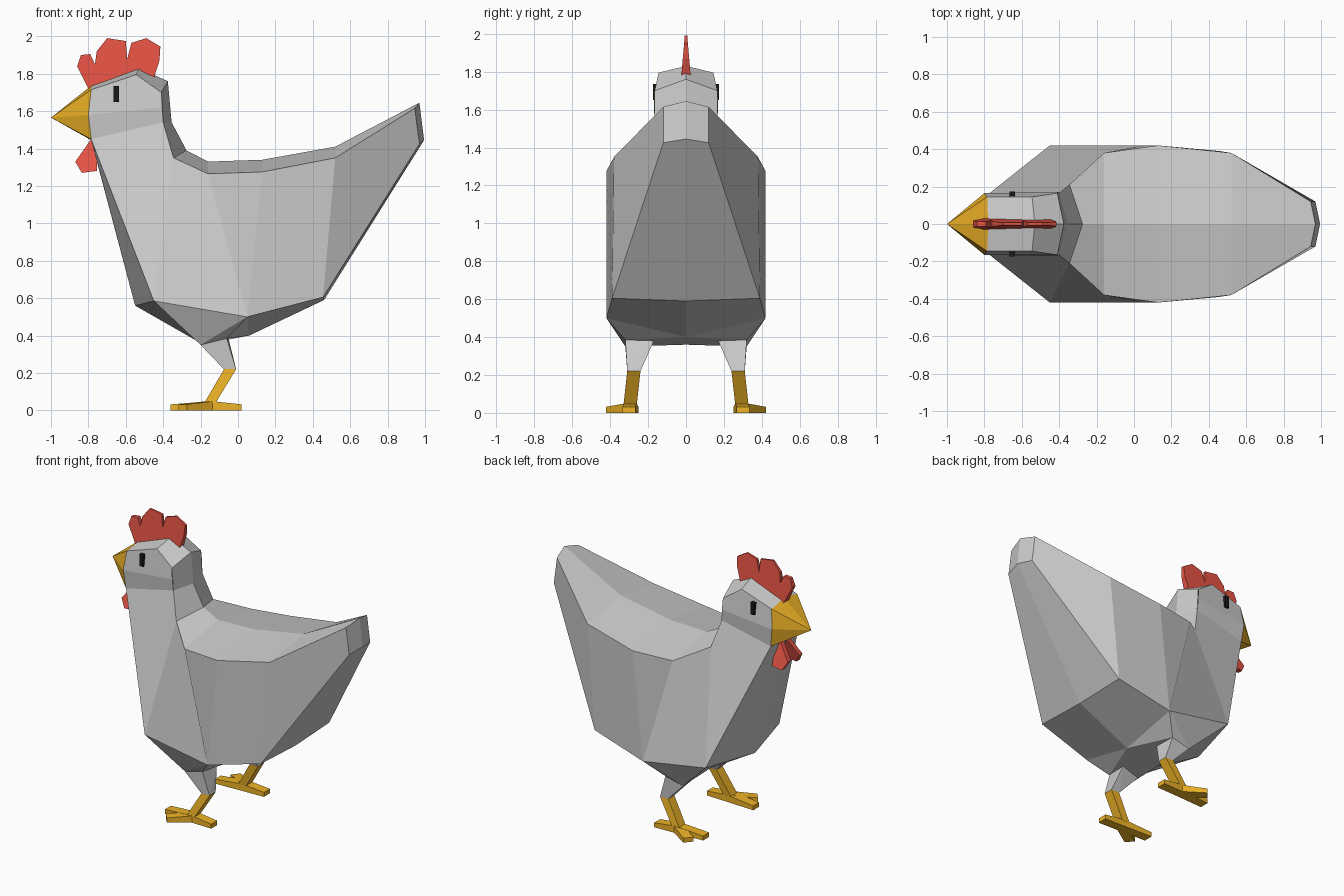
import bpy, bmesh

if "Cube" in bpy.data.objects:
    bpy.data.objects.remove(bpy.data.objects["Cube"])


def finish(name, bm, color=None):
    bmesh.ops.remove_doubles(bm, verts=bm.verts, dist=0.0005)
    bmesh.ops.recalc_face_normals(bm, faces=bm.faces)
    me = bpy.data.meshes.new(name)
    bm.to_mesh(me)
    bm.free()
    ob = bpy.data.objects.new(name, me)
    bpy.context.collection.objects.link(ob)
    if color:
        mat = bpy.data.materials.get(color[0]) or bpy.data.materials.new(color[0])
        mat.diffuse_color = color[1]
        mat.use_nodes = True
        mat.node_tree.nodes["Principled BSDF"].inputs["Base Color"].default_value = mat.diffuse_color
        me.materials.append(mat)
    return ob


def shell(name, polys, color=None):
    """Half-model polygons, mirrored across y = 0 and welded."""
    bm = bmesh.new()
    for s in (1, -1):
        for p in polys:
            bm.faces.new([bm.verts.new((x, s * y, z)) for x, y, z in p])
    return finish(name, bm, color)


def hulls(name, groups, color=None, sides=(1, -1)):
    """One convex solid per point group, on each side."""
    bm = bmesh.new()
    for s in sides:
        for g in groups:
            vs = [bm.verts.new((x, s * y, z)) for x, y, z in g]
            bmesh.ops.convex_hull(bm, input=vs)
    return finish(name, bm, color)


def plate(name, profile, mid, half, color, sides=(1,)):
    """Flat xz profile; centre offset and half thickness depend on z."""
    bm = bmesh.new()
    for s in sides:
        a = [bm.verts.new((x, s * mid(z) - half(z), z)) for x, z in profile]
        b = [bm.verts.new((x, s * mid(z) + half(z), z)) for x, z in profile]
        bm.faces.new(a)
        bm.faces.new(b[::-1])
        for i in range(len(a)):
            j = (i + 1) % len(a)
            bm.faces.new((a[j], a[i], b[i], b[j]))
    return finish(name, bm, color)


ORANGE = ("orange", (0.85, 0.45, 0.02, 1))
RED = ("red", (0.80, 0.09, 0.06, 1))
BLACK = ("black", (0.01, 0.01, 0.01, 1))

# Body: ridge line, upper side line, lower side line, belly
T = [(-.78, 0, 1.74), (-.53, 0, 1.83), (-.375, 0, 1.76), (-.355, 0, 1.54), (-.275, 0, 1.39),
     (-.16, 0, 1.33), (.13, 0, 1.34), (.52, 0, 1.41), (.97, 0, 1.645)]
U = [(-.785, .145, 1.715), (-.545, .145, 1.795), (-.41, .165, 1.70), (-.40, .165, 1.54),
     (-.345, .21, 1.35), (-.16, .38, 1.265), (.13, .42, 1.275), (.52, .38, 1.35),
     (.945, .12, 1.615)]
M0, M1 = (-.80, .165, 1.58), (-.405, .17, 1.62)
N, NC = (-.785, .155, 1.45), (-.785, 0, 1.445)
L0, L1, L2, L3 = (-.45, .42, .585), (.05, .42, .50), (.455, .39, .605), (.97, .12, 1.425)
C, Q, R, E, E3 = (-.55, 0, .56), (-.2, 0, .36), (.06, 0, .40), (.46, 0, .59), (.995, 0, 1.445)
P0, P1 = (-.2, .32, .35), (-.06, .32, .385)

polys = [[T[i], T[i + 1], U[i + 1], U[i]] for i in range(8)]
polys += [
    [U[0], U[1], U[2], M1, M0], [M0, M1, U[3], N], [T[0], U[0], M0, N, NC],   # head
    [N, U[3], U[4], L0], [N, L0, C, NC],                                      # neck, breast
    [U[4], U[5], L1, L0], [U[5], U[6], L1], [U[6], U[7], L2, L1],             # flanks
    [U[7], U[8], L3, L2], [L2, L3, E3, E], [U[8], T[8], E3, L3],              # tail
    [L0, P0, Q, C], [L0, L1, P0], [L1, P1, P0], [P0, P1, R, Q],               # belly
    [L1, R, P1], [L1, L2, E, R]]
shell("body", polys)

# Beak
rim = [T[0], U[0], M0, N, NC]
shell("beak", [[rim[i], rim[i + 1], (-1, 0, 1.565)] for i in range(4)], ORANGE)

# Comb and wattles
plate("comb", [(-.80, 1.72), (-.86, 1.84), (-.84, 1.90), (-.79, 1.905), (-.765, 1.85),
               (-.755, 1.92), (-.70, 1.99), (-.60, 1.975), (-.592, 1.88), (-.57, 1.965),
               (-.49, 1.99), (-.415, 1.945), (-.42, 1.87), (-.455, 1.76), (-.54, 1.80)],
      lambda z: 0, lambda z: .027 - (z - 1.75) * .085, RED)
plate("wattles", [(-.785, 1.45), (-.87, 1.33), (-.835, 1.27), (-.755, 1.28), (-.75, 1.42)],
      lambda z: .03 + (1.45 - z) * .3, lambda z: .018, RED, (1, -1))

# Eyes
hulls("eyes", [[(x, y, z) for x in (-.665, -.635) for y in (.14, .175) for z in (1.65, 1.735)]],
      BLACK)

# Thighs
knee = [(-.075, .24, .22), (-.075, .31, .22), (-.01, .24, .22), (-.01, .31, .22)]
hulls("thighs", [[P0, P1, (-.2, .19, .36), (-.05, .17, .38)] + knee])


def toe(x, y, w):
    """Tapered toe from the ankle to a tip; w is the half-width direction."""
    ax, ay = -.145, .295
    pts = []
    for px, py, h in ((ax, ay, .05), (x, y, .032)):
        for s in (1, -1):
            pts += [(px + s * w[0], py + s * w[1], z) for z in (0, h)]
    return pts


# Shanks and feet
ankle = [(-.18, .26, .04), (-.18, .33, .04), (-.12, .26, .04), (-.12, .33, .04)]
hulls("legs", [knee + ankle], ORANGE)
hulls("feet", [toe(-.36, .285, (0, .034)), toe(-.295, .395, (.022, .026)),
               toe(.02, .30, (0, .034))], ORANGE)
